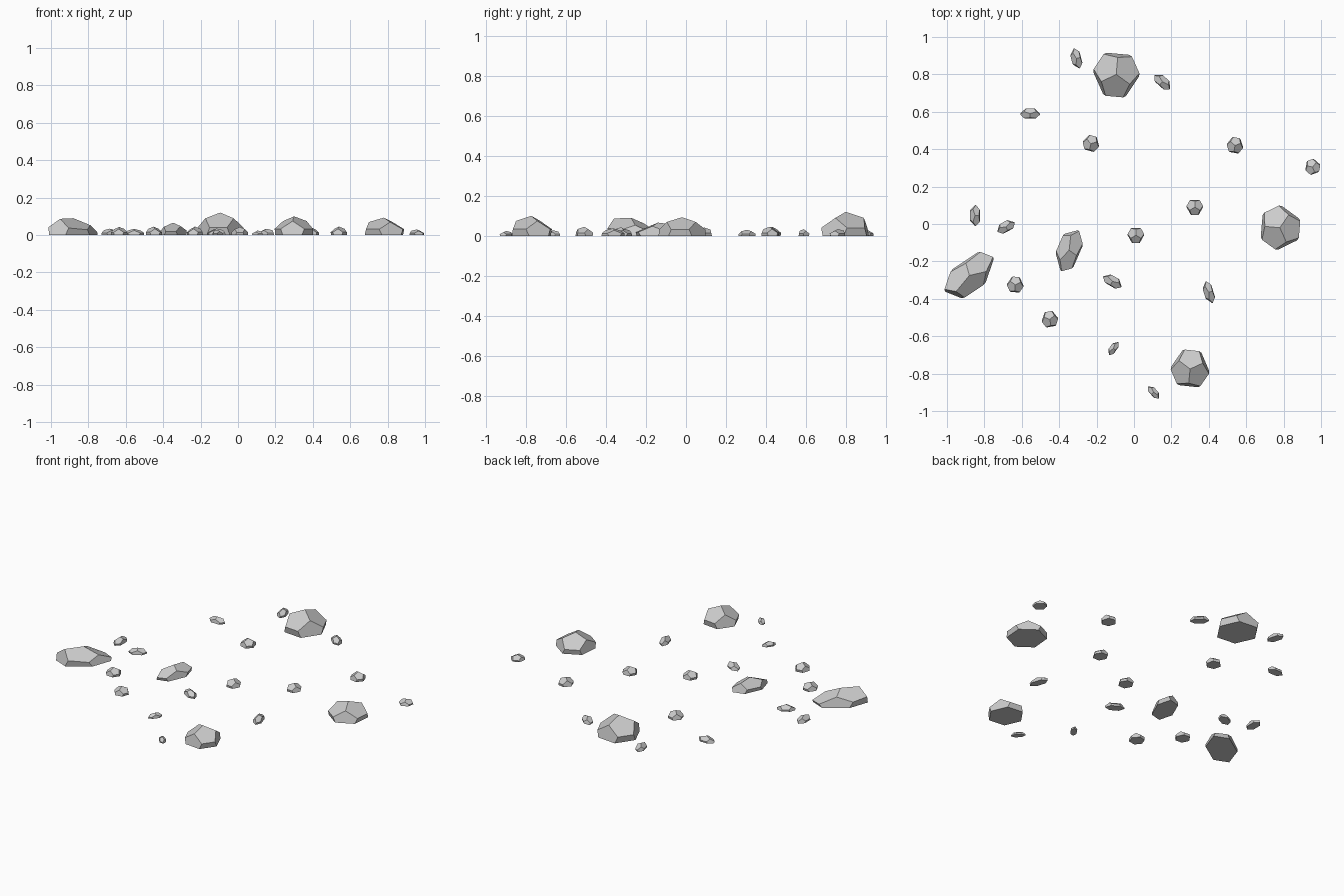
import bpy, bmesh
from math import sin, cos, radians, sqrt


def ring(r, z, angles):
    return [(r * cos(radians(a)), r * sin(radians(a)), z) for a in angles]


# Upper half of a dodecahedron standing on a corner, cut flat at its middle
HALF = [(0, 0, 1)]
HALF += ring(2 / 3, sqrt(5) / 3, (0, 120, 240))
HALF += ring(0.943, 1 / 3, [k + d for k in (60, 180, 300) for d in (-22.24, 22.24)])
HALF += ring(0.934, 0, range(30, 390, 60))


def rock(name, x, y, a, b, h, angle, spin, lean=0):
    """a, b: half length and half width; angle: long axis; spin: facet turn; lean: raises one end."""
    bm = bmesh.new()
    for p in HALF:
        bm.verts.new(p)
    bmesh.ops.convex_hull(bm, input=bm.verts[:])
    bmesh.ops.dissolve_limit(bm, angle_limit=radians(2), verts=bm.verts[:], edges=bm.edges[:])
    s, c = sin(radians(spin)), cos(radians(spin))
    sa, ca = sin(radians(angle)), cos(radians(angle))
    for v in bm.verts:
        px, py, pz = v.co
        u, w = px * c - py * s, px * s + py * c
        pz *= h * (1 + lean * u)
        u, w = u * a / 0.935, w * b / 0.9
        v.co = (x + u * ca - w * sa, y + u * sa + w * ca, pz)
    bmesh.ops.recalc_face_normals(bm, faces=bm.faces[:])
    me = bpy.data.meshes.new(name)
    bm.to_mesh(me)
    bm.free()
    bpy.context.collection.objects.link(bpy.data.objects.new(name, me))


# Round boulders and pebbles: x, y, radius, height, facet turn
ROUND = [
    (-0.095, 0.80, 0.123, 0.12, 85),
    (0.78, -0.02, 0.113, 0.093, 55),
    (0.30, -0.775, 0.103, 0.10, 24),
    (-0.23, 0.43, 0.044, 0.045, 15),
    (0.54, 0.42, 0.044, 0.045, 20),
    (0.955, 0.305, 0.041, 0.03, 50),
    (0.325, 0.09, 0.044, 0.042, 90),
    (0.01, -0.06, 0.044, 0.043, 90),
    (-0.635, -0.325, 0.044, 0.043, 25),
    (-0.45, -0.51, 0.044, 0.045, 40),
]
for i, (x, y, r, h, spin) in enumerate(ROUND):
    rock("boulder" if r > 0.1 else "pebble", x, y, r, r, h, 0, spin)

# Long pebbles: x, y, half length, half width, height, direction
LONG = [
    (-0.308, 0.885, 0.055, 0.028, 0.035, 105),
    (0.152, 0.76, 0.055, 0.029, 0.034, -42),
    (-0.555, 0.59, 0.053, 0.029, 0.033, 0),
    (-0.85, 0.045, 0.056, 0.029, 0.035, 90),
    (-0.685, -0.015, 0.052, 0.029, 0.034, 28),
    (-0.115, -0.307, 0.056, 0.029, 0.035, -30),
    (0.40, -0.365, 0.06, 0.027, 0.037, 107),
    (-0.11, -0.665, 0.042, 0.02, 0.028, 55),
    (0.105, -0.90, 0.042, 0.02, 0.024, -48),
]
for p in LONG:
    rock("long_pebble", *p, 30)

# Two long boulders with a raised ridge
rock("long_boulder", -0.88, -0.275, 0.16, 0.085, 0.09, 222, 15, 0.45)
rock("medium_boulder", -0.347, -0.14, 0.118, 0.063, 0.066, 72, 20, 0.2)
